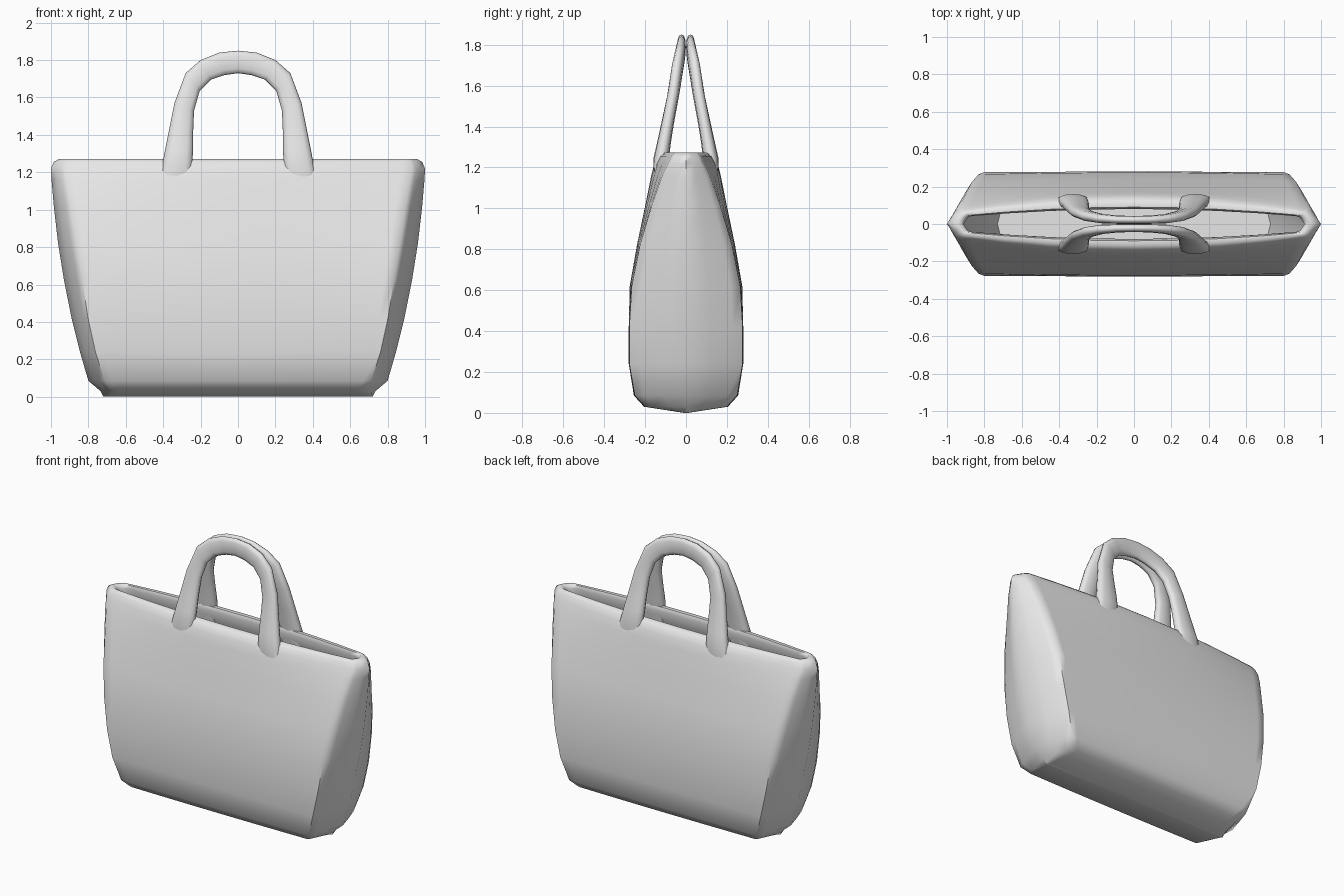
import bpy
import bmesh
from math import cos, sin, pi, copysign

cube = bpy.data.objects.get("Cube")
if cube:
    bpy.data.objects.remove(cube, do_unlink=True)

# One plain grey for the whole bag
grey = bpy.data.materials.new("plain grey")
grey.use_nodes = True
grey.diffuse_color = (0.8, 0.8, 0.8, 1)
grey.node_tree.nodes["Principled BSDF"].inputs["Base Color"].default_value = grey.diffuse_color


def loft(name, rings, angle):
    """Skin a list of equal closed rings and cap both ends."""
    bm = bmesh.new()
    loops = [[bm.verts.new(p) for p in ring] for ring in rings]
    for low, high in zip(loops, loops[1:]):
        for i in range(len(low)):
            j = (i + 1) % len(low)
            bm.faces.new((low[i], low[j], high[j], high[i]))
    bm.faces.new(loops[0])
    bm.faces.new(loops[-1])
    bmesh.ops.recalc_face_normals(bm, faces=bm.faces)
    mesh = bpy.data.meshes.new(name)
    bm.to_mesh(mesh)
    bm.free()
    mesh.materials.append(grey)
    obj = bpy.data.objects.new(name, mesh)
    bpy.context.collection.objects.link(obj)
    bpy.ops.object.select_all(action="DESELECT")
    obj.select_set(True)
    bpy.context.view_layer.objects.active = obj
    bpy.ops.object.shade_smooth_by_angle(angle=angle)
    return obj


def bag_ring(z, tip, corner, corner_depth, depth):
    """Long section with pointed ends, rounded corners and bowed sides."""
    quarter = [(tip, 0)]
    for t in (0.4, 0.8):
        quarter.append((tip + (corner - tip) * t, corner_depth * t * (1.12 - 0.12 * t)))
    for t in (0.99, 0.93, 0.75, 0.5, 0.25):
        bow = corner_depth + (depth - corner_depth) * (1 - t * t)
        quarter.append((corner * t, bow))
    half = quarter + [(0, depth)] + [(-x, y) for x, y in reversed(quarter)]
    full = half + [(x, -y) for x, y in reversed(half[1:-1])]
    return [(x, y, z) for x, y in full]


# Body: height, end tip, corner, corner depth, middle depth
outside = [
    (0.00, 0.72, 0.70, 0.01, 0.01),
    (0.03, 0.735, 0.68, 0.20, 0.205),
    (0.085, 0.80, 0.72, 0.25, 0.255),
    (0.24, 0.845, 0.77, 0.277, 0.28),
    (0.42, 0.89, 0.81, 0.277, 0.28),
    (0.62, 0.93, 0.84, 0.265, 0.275),
    (0.82, 0.962, 0.875, 0.225, 0.24),
    (1.02, 0.985, 0.905, 0.165, 0.198),
    (1.16, 0.997, 0.93, 0.115, 0.17),
    (1.22, 1.0, 0.94, 0.085, 0.155),
    (1.255, 0.985, 0.93, 0.07, 0.137),
]
rim = [
    (1.272, 0.955, 0.915, 0.058, 0.115),
    (1.27, 0.925, 0.90, 0.045, 0.09),
    (1.245, 0.91, 0.885, 0.04, 0.08),
]
inside = [
    (z, tip - 0.07, corner - 0.05, c - 0.035, d - 0.05)
    for z, tip, corner, c, d in reversed(outside[2:9])
]
loft("bag_body", [bag_ring(*r) for r in outside + rim + inside], pi / 3)

# Handles: outer x, outer z, inner x, inner z, middle y, half thickness
half_arch = [
    (0.43, 1.14, 0.25, 1.14, 0.13, 0.025),
    (0.405, 1.24, 0.245, 1.24, 0.122, 0.038),
    (0.39, 1.32, 0.24, 1.32, 0.108, 0.034),
    (0.37, 1.42, 0.24, 1.41, 0.09, 0.031),
    (0.34, 1.57, 0.235, 1.53, 0.063, 0.029),
    (0.28, 1.73, 0.205, 1.635, 0.042, 0.028),
    (0.20, 1.80, 0.145, 1.695, 0.029, 0.025),
    (0.10, 1.84, 0.07, 1.72, 0.023, 0.022),
    (0.00, 1.85, 0.00, 1.73, 0.022, 0.021),
]
arch = half_arch + [(-a, b, -c, d, y, t) for a, b, c, d, y, t in reversed(half_arch[:-1])]


def rounded(value):
    return copysign(abs(value) ** 0.8, value)


for name, side in (("front_handle", -1), ("back_handle", 1)):
    rings = []
    for xo, zo, xi, zi, y, thick in arch:
        ring = []
        for k in range(12):
            u, v = rounded(cos(k * pi / 6)), rounded(sin(k * pi / 6))
            # The arch leans inward, so its outer edge sits closer to the middle
            ring.append(((xo + xi) / 2 + u * (xo - xi) / 2,
                         side * (y + v * thick),
                         (zo + zi) / 2 + u * (zo - zi) / 2))
        rings.append(ring)
    loft(name, rings, pi / 3)
